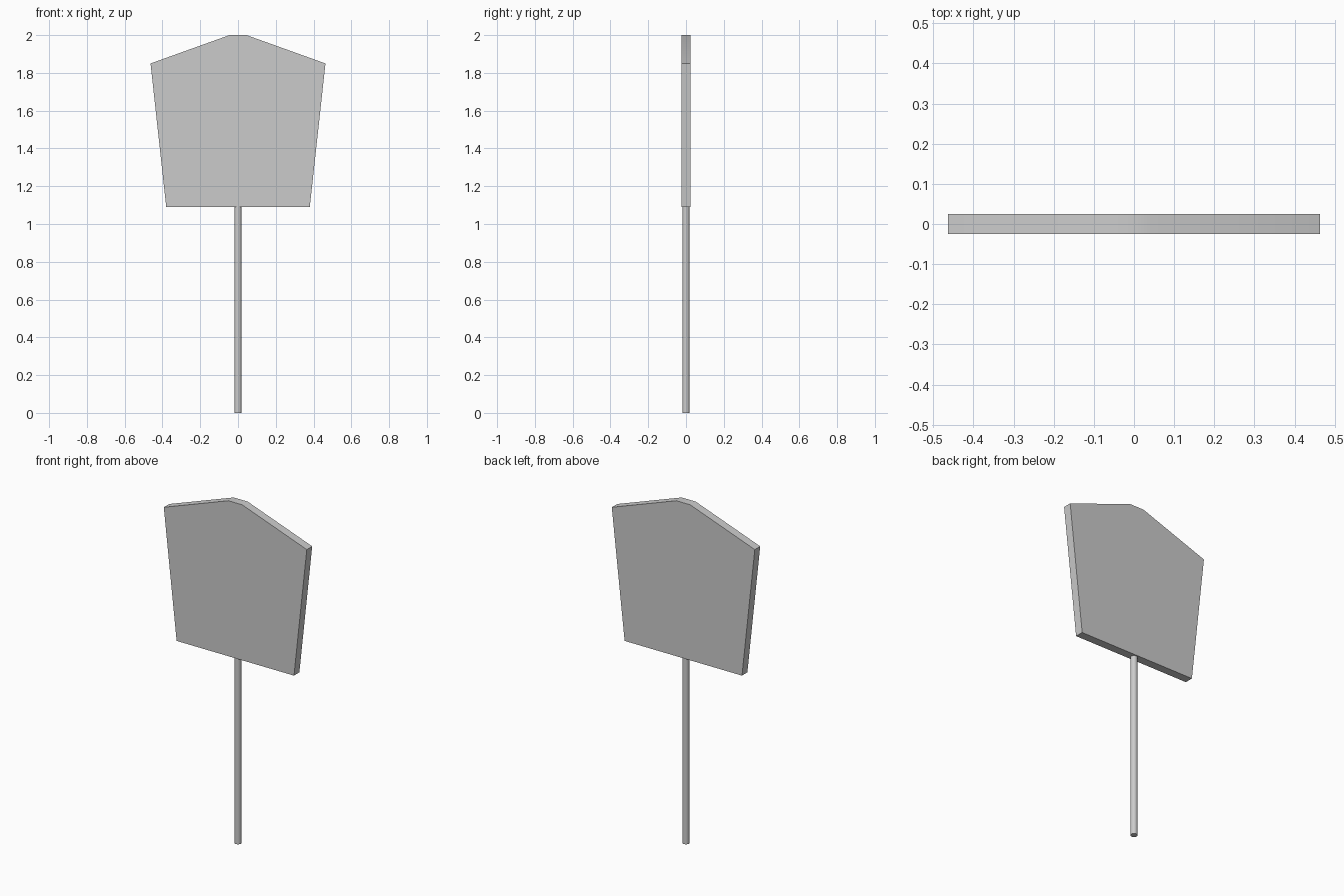
import bpy, bmesh, math

if "Cube" in bpy.data.objects:
    bpy.data.objects.remove(bpy.data.objects["Cube"])

# Sign panel: symmetric half outline (x, z), mirrored and extruded through y
half = [(0.38, 1.09), (0.463, 1.85), (0.045, 2.0)]
outline = half + [(-x, z) for x, z in reversed(half)]
T = 0.025

bm = bmesh.new()
face = bm.faces.new([bm.verts.new((x, -T, z)) for x, z in outline])
ext = bmesh.ops.extrude_face_region(bm, geom=[face])
verts = [v for v in ext["geom"] if isinstance(v, bmesh.types.BMVert)]
bmesh.ops.translate(bm, verts=verts, vec=(0, 2 * T, 0))
bmesh.ops.recalc_face_normals(bm, faces=bm.faces)
mesh = bpy.data.meshes.new("sign_panel")
bm.to_mesh(mesh)
bm.free()
panel = bpy.data.objects.new("sign_panel", mesh)
bpy.context.collection.objects.link(panel)

# Round post from the ground to the panel's lower edge
bpy.ops.mesh.primitive_cylinder_add(vertices=16, radius=0.019, depth=1.09,
                                    location=(0, 0, 0.545))
post = bpy.context.object
post.name = "post"

# Smooth shading with sharp rims
for ob in (panel, post):
    bpy.ops.object.select_all(action='DESELECT')
    ob.select_set(True)
    bpy.context.view_layer.objects.active = ob
    bpy.ops.object.shade_smooth_by_angle(angle=math.radians(30))
